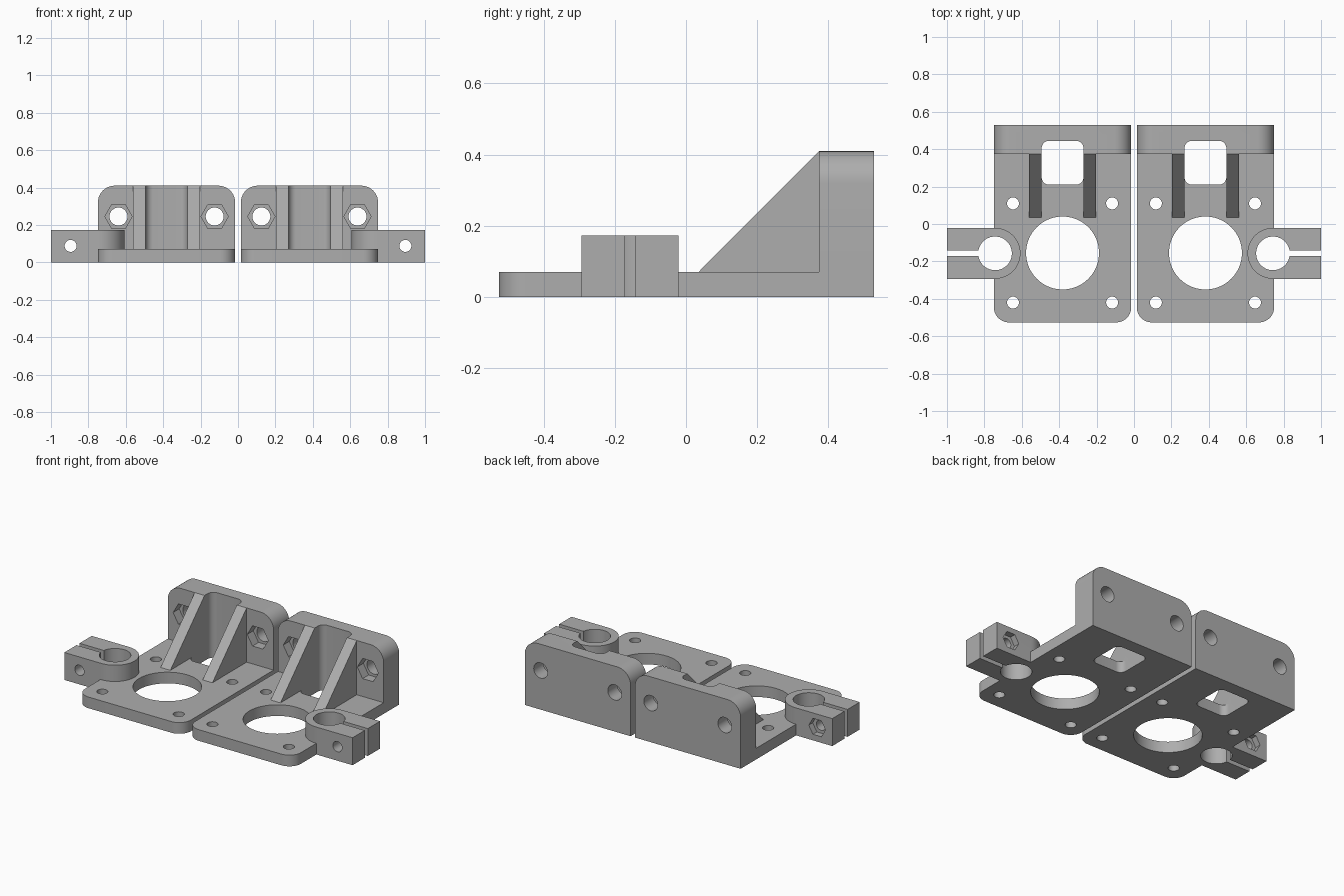
import bpy, bmesh, math
from mathutils import Vector

cube = bpy.data.objects.get("Cube")
if cube:
    bpy.data.objects.remove(cube, do_unlink=True)

grey = bpy.data.materials.new("plain grey")
grey.use_nodes = True
COLOUR = (0.42, 0.42, 0.42, 1)
grey.diffuse_color = COLOUR
grey.node_tree.nodes["Principled BSDF"].inputs["Base Color"].default_value = COLOUR

# Which world axes the profile's u, v and the extrusion use
AXES = {"z": lambda u, v, w: (u, v, w),
        "y": lambda u, v, w: (u, w, v),
        "x": lambda u, v, w: (w, u, v)}


def prism(name, outline, axis, lo, hi):
    """Extrude a 2D outline along an axis."""
    bm = bmesh.new()
    place = AXES[axis]
    face = bm.faces.new([bm.verts.new(place(u, v, lo)) for u, v in outline])
    out = bmesh.ops.extrude_face_region(bm, geom=[face])
    shift = Vector(place(0, 0, hi - lo))
    bmesh.ops.translate(bm, vec=shift, verts=[g for g in out["geom"] if isinstance(g, bmesh.types.BMVert)])
    bmesh.ops.recalc_face_normals(bm, faces=bm.faces[:])
    mesh = bpy.data.meshes.new(name)
    bm.to_mesh(mesh)
    bm.free()
    mesh.materials.append(grey)
    obj = bpy.data.objects.new(name, mesh)
    bpy.context.collection.objects.link(obj)
    return obj


def arc(cu, cv, r, start, end, steps):
    return [(cu + r * math.cos(math.radians(start + (end - start) * i / steps)),
             cv + r * math.sin(math.radians(start + (end - start) * i / steps)))
            for i in range(steps + 1)]


def circle(cu, cv, r, sides=48):
    return arc(cu, cv, r, 0, 360, sides)[:-1]


def rounded(u0, u1, v0, v1, radii):
    """Rectangle with corner radii: low-low, high-low, high-high, low-high."""
    pts = []
    corners = [(u0, v0, 1, 1), (u1, v0, -1, 1), (u1, v1, -1, -1), (u0, v1, 1, -1)]
    for i, ((u, v, su, sv), r) in enumerate(zip(corners, radii)):
        if r:
            pts += arc(u + su * r, v + sv * r, r, 180 + 90 * i, 270 + 90 * i, 10)
        else:
            pts.append((u, v))
    return pts


def combine(target, tool, operation):
    mod = target.modifiers.new(operation, "BOOLEAN")
    mod.operation, mod.solver, mod.object = operation, "EXACT", tool
    bpy.context.view_layer.objects.active = target
    bpy.ops.object.modifier_apply(modifier=mod.name)
    bpy.data.objects.remove(tool, do_unlink=True)


MID, HALF = 0.382, 0.367         # bracket centre and half width
BACK, WALL = 0.528, 0.374        # rear and front of the upright wall
THICK, TALL, ARM = 0.07, 0.41, 0.172
ROD_X, ROD_Y = 0.743, -0.157     # clamp bore centre
BOLT_X, BOLT_Z = 0.895, 0.088    # clamp bolt

# Base plate with rounded front corners
bracket = prism("bracket_pair", rounded(MID - HALF, MID + HALF, -0.526, BACK, (0.08, 0.08, 0, 0)),
                "z", 0, THICK)

# Upright wall with rounded top corners
solids = [prism("wall", rounded(MID - HALF, MID + HALF, 0, TALL, (0, 0, 0.09, 0.09)), "y", WALL, BACK)]

# Sloping ribs
rib = [(0.035, THICK), (0.035, 0.03), (0.4, 0.03), (0.4, TALL), (WALL, TALL)]
for side in (-1, 1):
    edges = sorted((MID + side * 0.112, MID + side * 0.18))
    solids.append(prism("rib", rib, "x", *edges))

# Rod clamp: round eye running into a square arm
eye = arc(ROD_X, ROD_Y, 0.136, 90, 270, 32)
solids.append(prism("clamp", eye + [(1, ROD_Y - 0.136), (1, ROD_Y + 0.136)], "z", 0, ARM))
for solid in solids:
    combine(bracket, solid, "UNION")

# Openings: motor bore, rod bore, clamp slot and belt window
cuts = [prism("motor_bore", circle(MID, -0.155, 0.195, 72), "z", -0.1, 0.3),
        prism("rod_bore", circle(ROD_X, ROD_Y, 0.09), "z", -0.1, 0.3),
        prism("slot", rounded(ROD_X, 1.1, ROD_Y - 0.015, ROD_Y + 0.015, (0,) * 4), "z", -0.1, 0.3),
        prism("window", rounded(MID - 0.112, MID + 0.112, 0.21, 0.445, (0.04,) * 4), "z", -0.1, 0.6)]

# Screw holes and nut pockets
for side in (-1, 1):
    x = MID + side * 0.265
    for y in (0.11, -0.42):
        cuts.append(prism("screw_hole", circle(x, y, 0.032, 32), "z", -0.1, 0.2))
    x = MID + side * 0.257
    cuts.append(prism("wall_hole", circle(x, 0.245, 0.048, 32), "y", 0.3, 0.6))
    cuts.append(prism("wall_nut", circle(x, 0.245, 0.073, 6), "y", 0.3, WALL + 0.06))
cuts.append(prism("clamp_hole", circle(BOLT_X, BOLT_Z, 0.032, 32), "y", -0.4, 0.1))
cuts.append(prism("clamp_nut", circle(BOLT_X, BOLT_Z, 0.058, 6), "y", -0.06, 0.1))
for cut in cuts:
    combine(bracket, cut, "DIFFERENCE")

# Mirrored twin
mirror = bracket.modifiers.new("twin", "MIRROR")
mirror.use_mirror_merge = False
bpy.ops.object.select_all(action="DESELECT")
bracket.select_set(True)
bpy.context.view_layer.objects.active = bracket
bpy.ops.object.modifier_apply(modifier=mirror.name)
bpy.ops.object.shade_smooth_by_angle(angle=math.radians(30))
